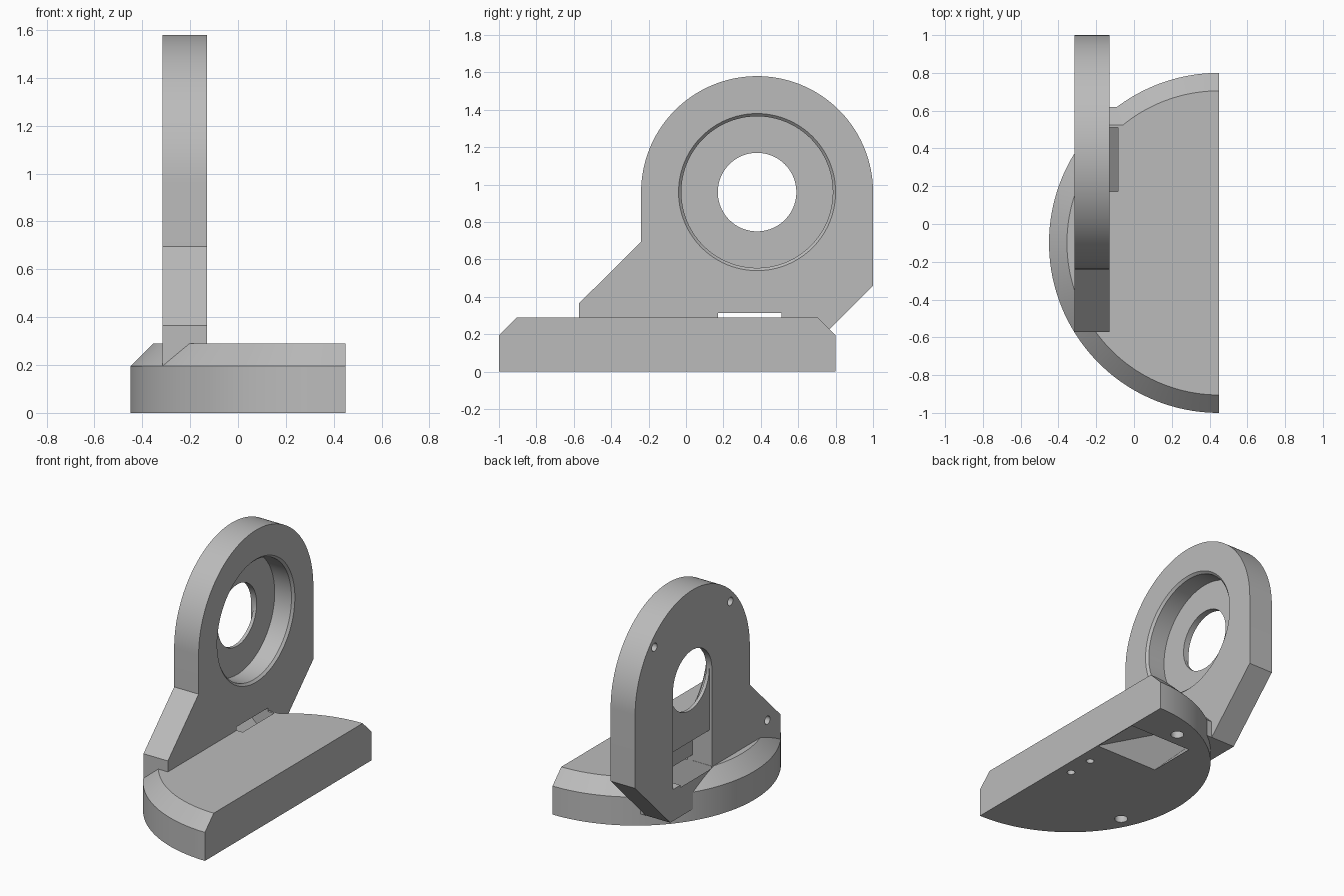
import bpy, bmesh, math

if "Cube" in bpy.data.objects:
    bpy.data.objects.remove(bpy.data.objects["Cube"])

grey = bpy.data.materials.new("plain grey")
grey.diffuse_color = (0.5, 0.5, 0.5, 1)
grey.use_nodes = True
grey.node_tree.nodes["Principled BSDF"].inputs["Base Color"].default_value = grey.diffuse_color


def loft(name, rings):
    """Solid through a list of equal-length point rings, capped at both ends."""
    bm = bmesh.new()
    loops = [[bm.verts.new(p) for p in ring] for ring in rings]
    n = len(loops[0])
    for a, b in zip(loops, loops[1:]):
        for i in range(n):
            j = (i + 1) % n
            bm.faces.new((a[i], a[j], b[j], b[i]))
    bm.faces.new(loops[0][::-1])
    bm.faces.new(loops[-1])
    bmesh.ops.recalc_face_normals(bm, faces=bm.faces)
    me = bpy.data.meshes.new(name)
    bm.to_mesh(me)
    bm.free()
    me.materials.append(grey)
    ob = bpy.data.objects.new(name, me)
    bpy.context.collection.objects.link(ob)
    return ob


def arc(cx, cy, r, a0, a1, n):
    return [(cx + r * math.cos(math.radians(a0 + (a1 - a0) * i / n)),
             cy + r * math.sin(math.radians(a0 + (a1 - a0) * i / n))) for i in range(n + 1)]


def along_x(name, profile, x0, x1):
    return loft(name, [[(x, y, z) for y, z in profile] for x in (x0, x1)])


def along_y(name, profile, y0, y1):
    return loft(name, [[(x, y, z) for x, z in profile] for y in (y0, y1)])


def turned_x(name, cy, cz, steps, n=96):
    """Round solid along x, steps are (x, radius)."""
    return loft(name, [[(x, y, z) for y, z in arc(cy, cz, r, 0, 360, n)[:-1]] for x, r in steps])


def combine(target, tool, op):
    m = target.modifiers.new(op, 'BOOLEAN')
    m.object, m.operation, m.solver = tool, op, 'EXACT'
    bpy.context.view_layer.objects.active = target
    bpy.ops.object.modifier_apply(modifier=m.name)
    bpy.data.objects.remove(tool)


XL, XR = -0.315, -0.13      # upright plate faces
CY, CZ = 0.38, 0.96         # bore centre

# half-round chamfered base
bracket = loft("bearing_bracket", [[(x, y, z) for x, y in arc(0.45, -0.1, r, 90, 270, 96)]
                                   for r, z in ((0.9, 0), (0.9, 0.195), (0.805, 0.29))])

# chamfered heel block behind the plate
heel = [(0.2, 0.08), (0.62, 0.08), (0.62, 0.195), (0.525, 0.29), (0.2, 0.29)]
combine(bracket, along_x("heel_block", heel, -0.25, 0.0), 'UNION')

# upright plate with round top
plate = [(-0.572, 0.08), (0.62, 0.08), (1.0, 0.46)]
plate += arc(CY, CZ, 0.62, 0, 180, 80)
plate += [(-0.24, 0.695), (-0.572, 0.365)]
combine(bracket, along_x("upright_plate", plate, XL, XR), 'UNION')

# bearing seat with eased mouth, and through bore
combine(bracket, turned_x("seat_cut", CY, CZ, [(-0.272, 0.405), (-0.145, 0.405),
                                               (-0.13, 0.42), (-0.1, 0.42)]), 'DIFFERENCE')
combine(bracket, turned_x("bore_cut", CY, CZ, [(-0.5, 0.21), (-0.2, 0.21)]), 'DIFFERENCE')

# shallow slot below the bore on the back face, deeper pocket and sloping cable channel
slot = [(-0.5, 0.295), (-0.295, 0.295), (-0.295, CZ), (-0.5, CZ)]
combine(bracket, along_y("slot_cut", slot, 0.17, 0.59), 'DIFFERENCE')
pocket = [(-0.33, 0.295), (-0.17, 0.295), (-0.17, 0.535), (-0.33, 0.535)]
combine(bracket, along_y("pocket_cut", pocket, 0.17, 0.59), 'DIFFERENCE')
channel = [(-0.02, -0.01), (0.445, -0.01), (0.445, 0.003), (-0.168, 0.335), (-0.315, 0.335), (-0.315, 0.28)]
combine(bracket, along_y("channel_cut", channel, 0.172, 0.51), 'DIFFERENCE')

# blind screw holes in the plate
for y, z in ((CY - 0.41, 1.345), (CY + 0.41, 1.345), (-0.43, 0.38)):
    combine(bracket, turned_x("plate_hole_cut", y, z, [(-0.4, 0.028), (-0.2, 0.028)], 24), 'DIFFERENCE')

# blind holes under the base
for x, y, r in ((0.15, 0.61, 0.042), (-0.27, -0.45, 0.042), (0.36, -0.2, 0.025), (0.36, -0.01, 0.025)):
    ring = arc(x, y, r, 0, 360, 24)[:-1]
    hole = loft("base_hole_cut", [[(a, b, z) for a, b in ring] for z in (-0.05, 0.15)])
    combine(bracket, hole, 'DIFFERENCE')

# smooth the round walls, keep edges crisp
bpy.ops.object.select_all(action='DESELECT')
bracket.select_set(True)
bpy.context.view_layer.objects.active = bracket
bpy.ops.object.shade_smooth_by_angle(angle=math.radians(20))
